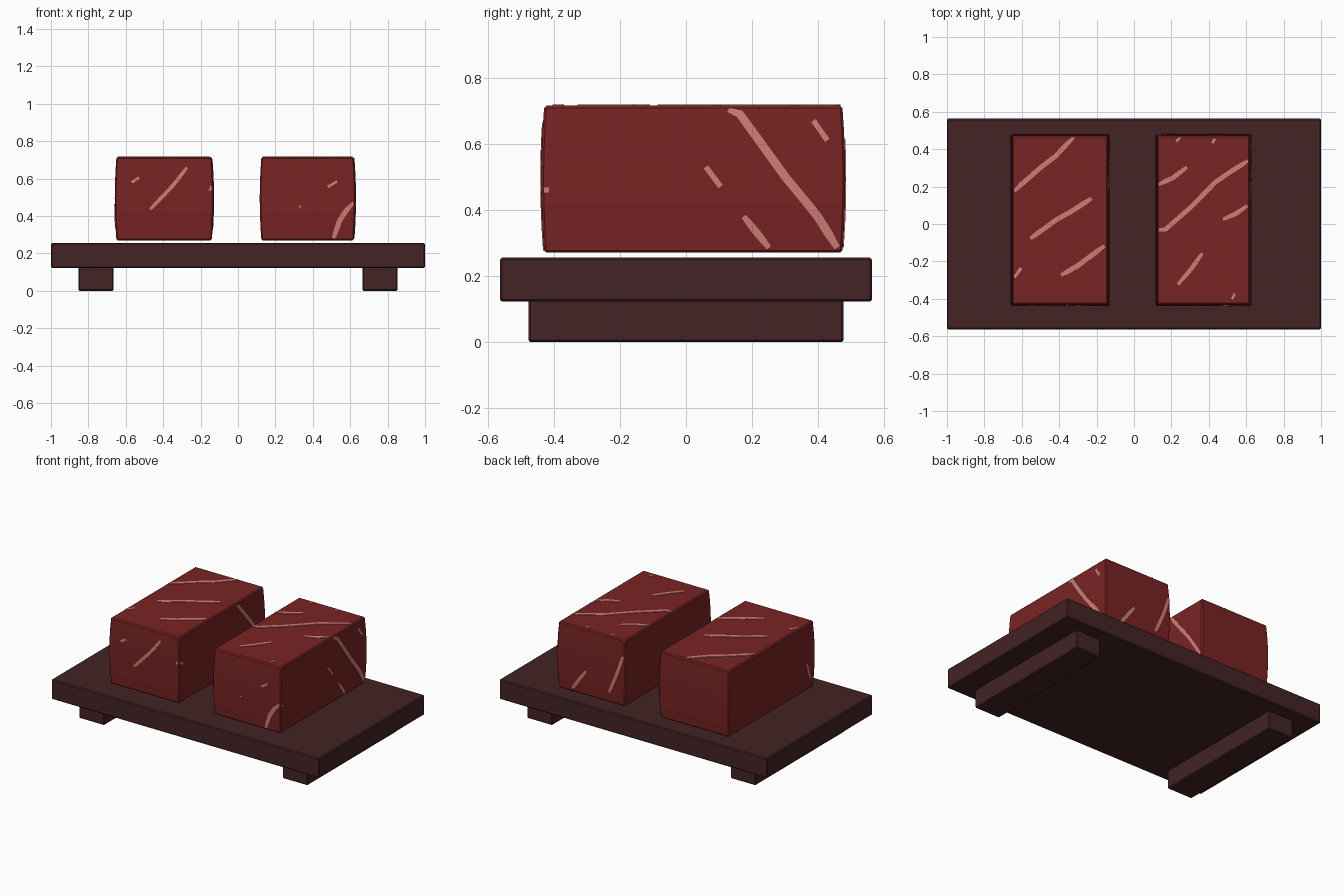
import bpy, bmesh
from mathutils import Vector

if "Cube" in bpy.data.objects:
    bpy.data.objects.remove(bpy.data.objects["Cube"])


def material(name, rgb):
    m = bpy.data.materials.new(name)
    m.diffuse_color = (*rgb, 1)
    m.use_nodes = True
    m.node_tree.nodes["Principled BSDF"].inputs["Base Color"].default_value = m.diffuse_color
    return m


WOOD = material("dark wood", (0.056, 0.017, 0.018))
MEAT = material("deep red", (0.19, 0.017, 0.017))
FAT = material("pale pink", (0.62, 0.205, 0.18))
Z0, Z1, Y0, Y1 = 0.27, 0.715, -0.438, 0.482


def finish(bm, name, mat):
    bmesh.ops.recalc_face_normals(bm, faces=bm.faces[:])
    me = bpy.data.meshes.new(name)
    bm.to_mesh(me)
    bm.free()
    me.materials.append(mat)
    ob = bpy.data.objects.new(name, me)
    bpy.context.collection.objects.link(ob)
    return ob


def box(lo, hi, bevel):
    bm = bmesh.new()
    bmesh.ops.create_cube(bm, size=1)
    lo, hi = Vector(lo), Vector(hi)
    for v in bm.verts:
        v.co = Vector([(lo[i] + hi[i]) / 2 + v.co[i] * (hi[i] - lo[i]) for i in range(3)])
    bmesh.ops.bevel(bm, geom=bm.edges[:], offset=bevel, segments=1, affect='EDGES')
    return bm


def bulge(bm, xc, xh):
    # sides of the block swell slightly at mid height
    yc, yh = (Y0 + Y1) / 2, (Y1 - Y0) / 2
    for v in bm.verts:
        t = (v.co.z - (Z0 + Z1) / 2) / ((Z1 - Z0) / 2)
        d = 0.009 * min(1, t * t)
        v.co.x -= d * (v.co.x - xc) / xh
        v.co.y -= d * (v.co.y - yc) / yh


def streak(bm, side, pts, width, x0, x1):
    # thin ribbon along a path, lying on one side of a block
    place = {
        'top': lambda a, b, h: (a, b, Z1 + h),
        'front': lambda a, b, h: (a, Y0 - h, b),
        'back': lambda a, b, h: (a, Y1 + h, b),
        'right': lambda a, b, h: (x1 + h, a, b),
        'left': lambda a, b, h: (x0 - h, a, b)}[side]
    ar = (Y0, Y1) if side in ('right', 'left') else (x0, x1)
    br = (Y0, Y1) if side == 'top' else (Z0, Z1)
    clamp = lambda v, r: max(r[0] + 0.006, min(r[1] - 0.006, v))
    path = []
    for p, q in zip(pts, pts[1:]):
        p, q = Vector(p), Vector(q)
        n = max(1, int((q - p).length / 0.04))
        path += [p.lerp(q, i / n) for i in range(n)]
    path.append(Vector(pts[-1]))
    rings = []
    for i, p in enumerate(path):
        d = (path[min(i + 1, len(path) - 1)] - path[max(i - 1, 0)]).normalized()
        w = width / 2 * (0.7 if i in (0, len(path) - 1) else 1)
        ring = []
        for s, h in ((1, 0.003), (-1, 0.003), (-1, -0.004), (1, -0.004)):
            a, b = p.x - d.y * w * s, p.y + d.x * w * s
            ring.append(bm.verts.new(place(clamp(a, ar), clamp(b, br), h)))
        rings.append(ring)
    for r, s in zip(rings, rings[1:]):
        for k in range(4):
            bm.faces.new((r[k], r[(k + 1) % 4], s[(k + 1) % 4], s[k]))
    bm.faces.new(rings[0])
    bm.faces.new(rings[-1])


def block(name, x0, x1, streaks):
    xc, xh = (x0 + x1) / 2, (x1 - x0) / 2
    bm = box((x0, Y0, Z0), (x1, Y1, Z1), 0.007)
    for i in range(1, 6):
        bmesh.ops.bisect_plane(bm, geom=bm.verts[:] + bm.edges[:] + bm.faces[:],
                               plane_co=(0, 0, Z0 + (Z1 - Z0) * i / 6), plane_no=(0, 0, 1))
    bulge(bm, xc, xh)
    finish(bm, name, MEAT)
    bm = bmesh.new()
    for side, width, pts in streaks:
        streak(bm, side, pts, width, x0, x1)
    bulge(bm, xc, xh)
    finish(bm, name + "_marbling", FAT)


# serving board and two runners
finish(box((-1, -0.563, 0.122), (1, 0.563, 0.255), 0.006), "board", WOOD)
for s, n in ((-1, "left_runner"), (1, "right_runner")):
    xa, xb = sorted((s * 0.665, s * 0.853))
    bm = box((xa, -0.477, 0), (xb, 0.477, 0.128), 0.006)
    finish(bm, n, WOOD)

# left block
block("left_meat_block", -0.659, -0.131, [
    ('top', 0.027, [(-0.65, 0.18), (-0.5, 0.31), (-0.42, 0.37), (-0.32, 0.475)]),
    ('top', 0.027, [(-0.56, -0.08), (-0.42, 0.02), (-0.33, 0.07), (-0.22, 0.14)]),
    ('top', 0.028, [(-0.39, -0.28), (-0.3, -0.23), (-0.15, -0.12)]),
    ('top', 0.028, [(-0.65, -0.29), (-0.61, -0.24)]),
    ('front', 0.02, [(-0.47, 0.435), (-0.35, 0.56), (-0.27, 0.66)]),
    ('front', 0.022, [(-0.57, 0.58), (-0.53, 0.605)]),
    ('front', 0.02, [(-0.15, 0.535), (-0.14, 0.56)]),
    ('right', 0.024, [(0.19, 0.7), (0.36, 0.49), (0.47, 0.33)]),
    ('right', 0.02, [(-0.43, 0.55), (-0.4, 0.53)]),
    ('left', 0.02, [(-0.34, 0.46), (-0.39, 0.34)]),
])

# right block
block("right_meat_block", 0.116, 0.628, [
    ('top', 0.026, [(0.12, 0.215), (0.2, 0.25), (0.28, 0.31)]),
    ('top', 0.026, [(0.12, -0.033), (0.16, -0.03), (0.3, 0.09), (0.44, 0.23), (0.53, 0.29), (0.62, 0.345)]),
    ('top', 0.026, [(0.48, 0.025), (0.55, 0.055), (0.615, 0.1)]),
    ('top', 0.024, [(0.23, -0.33), (0.3, -0.25), (0.365, -0.16)]),
    ('top', 0.022, [(0.22, 0.45), (0.245, 0.475)]),
    ('top', 0.022, [(0.42, 0.44), (0.435, 0.465)]),
    ('top', 0.02, [(0.53, -0.41), (0.545, -0.38)]),
    ('front', 0.028, [(0.515, 0.28), (0.545, 0.375), (0.58, 0.43), (0.62, 0.47)]),
    ('front', 0.02, [(0.48, 0.555), (0.53, 0.585)]),
    ('front', 0.014, [(0.325, 0.45), (0.338, 0.45)]),
    ('right', 0.026, [(0.13, 0.705), (0.165, 0.69), (0.3, 0.5), (0.4, 0.38), (0.465, 0.285)]),
    ('right', 0.024, [(0.06, 0.53), (0.105, 0.47)]),
    ('right', 0.022, [(0.175, 0.38), (0.255, 0.285)]),
    ('right', 0.024, [(0.39, 0.67), (0.43, 0.61)]),
    ('right', 0.022, [(-0.437, 0.46), (-0.415, 0.46)]),
    ('back', 0.022, [(0.405, 0.44), (0.52, 0.29)]),
    ('back', 0.024, [(0.13, 0.61), (0.18, 0.47), (0.235, 0.34)]),
])
